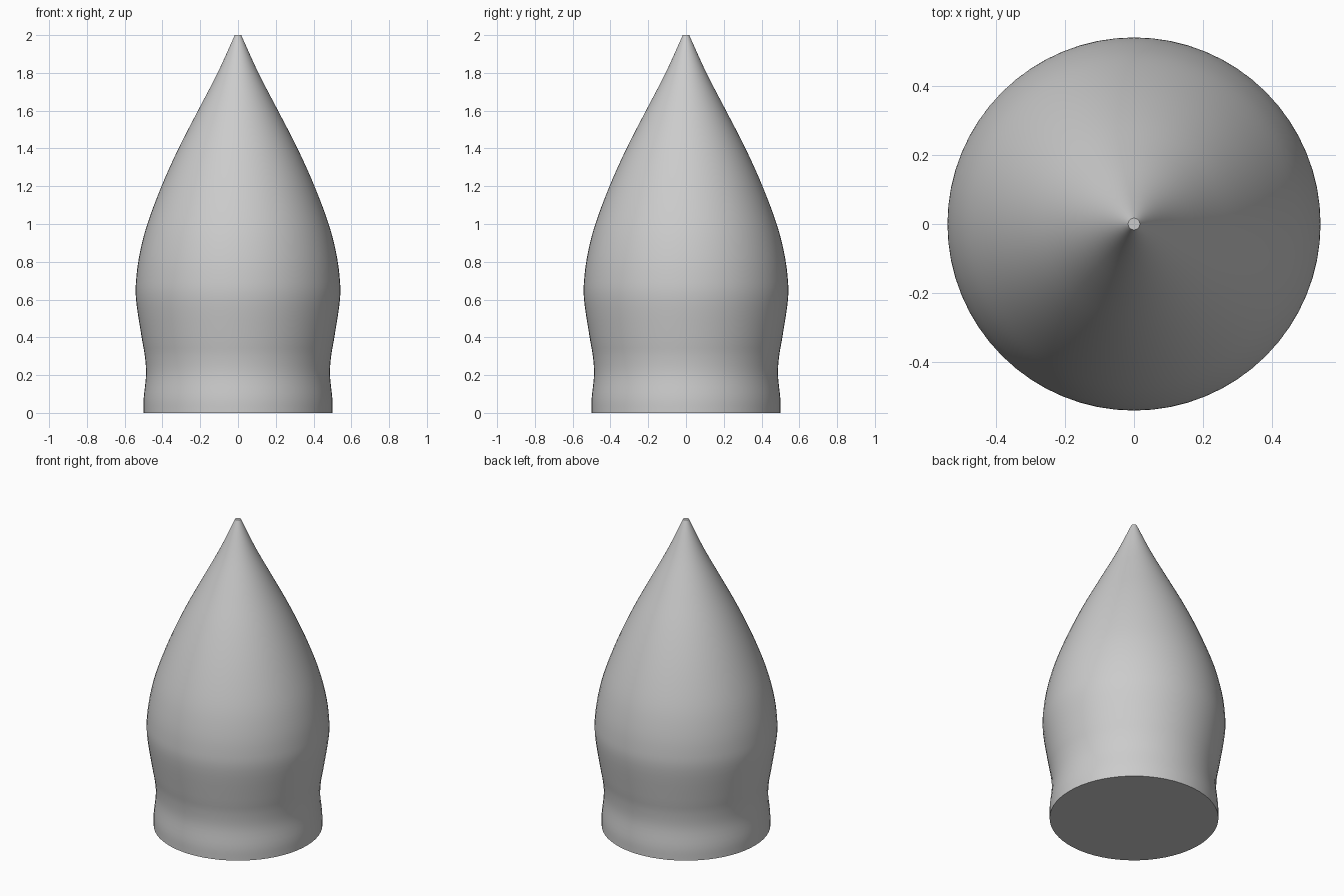
import bpy, bmesh, math
from mathutils import Matrix, Vector

cube = bpy.data.objects.get("Cube")
if cube:
    bpy.data.objects.remove(cube, do_unlink=True)

SEGMENTS = 64
STEPS = 4

# Outline from base to tip as (radius, height)
OUTLINE = [(0.5, 0), (0.499, 0.08), (0.487, 0.2), (0.493, 0.3), (0.51, 0.4),
           (0.54, 0.6), (0.538, 0.72), (0.519, 0.85), (0.48, 1.0), (0.405, 1.2),
           (0.315, 1.4), (0.212, 1.6), (0.108, 1.8), (0.017, 2.0)]


def smooth_outline(points, steps):
    """Catmull-Rom curve through the outline points."""
    p = [Vector(q) for q in points]
    p = [2 * p[0] - p[1]] + p + [2 * p[-1] - p[-2]]
    curve = []
    for a, b, c, d in zip(p, p[1:], p[2:], p[3:]):
        for i in range(steps):
            t = i / steps
            curve.append(0.5 * (2 * b + (c - a) * t + (2 * a - 5 * b + 4 * c - d) * t**2
                                + (3 * b - a - 3 * c + d) * t**3))
    return curve + [p[-2]]


# Plain grey material
grey = bpy.data.materials.new("grey")
grey.use_nodes = True
colour = (0.6, 0.6, 0.6, 1)
grey.diffuse_color = colour
grey.node_tree.nodes["Principled BSDF"].inputs["Base Color"].default_value = colour

# Turned body with flat caps at the base and tip
bm = bmesh.new()
rings = []
for radius, height in smooth_outline(OUTLINE, STEPS):
    ring = bmesh.ops.create_circle(bm, segments=SEGMENTS, radius=radius,
                                   matrix=Matrix.Translation((0, 0, height)))["verts"]
    rings.append(ring)
for low, high in zip(rings, rings[1:]):
    for i in range(SEGMENTS):
        j = (i + 1) % SEGMENTS
        bm.faces.new((low[i], low[j], high[j], high[i]))
bm.faces.new(rings[0])
bm.faces.new(rings[-1])
bmesh.ops.recalc_face_normals(bm, faces=bm.faces)

mesh = bpy.data.meshes.new("pointed_body")
bm.to_mesh(mesh)
bm.free()
mesh.materials.append(grey)
body = bpy.data.objects.new("pointed_body", mesh)
bpy.context.collection.objects.link(body)

# Smooth sides, crisp cap edges
bpy.ops.object.select_all(action="DESELECT")
body.select_set(True)
bpy.context.view_layer.objects.active = body
bpy.ops.object.shade_smooth_by_angle(angle=math.radians(35))
